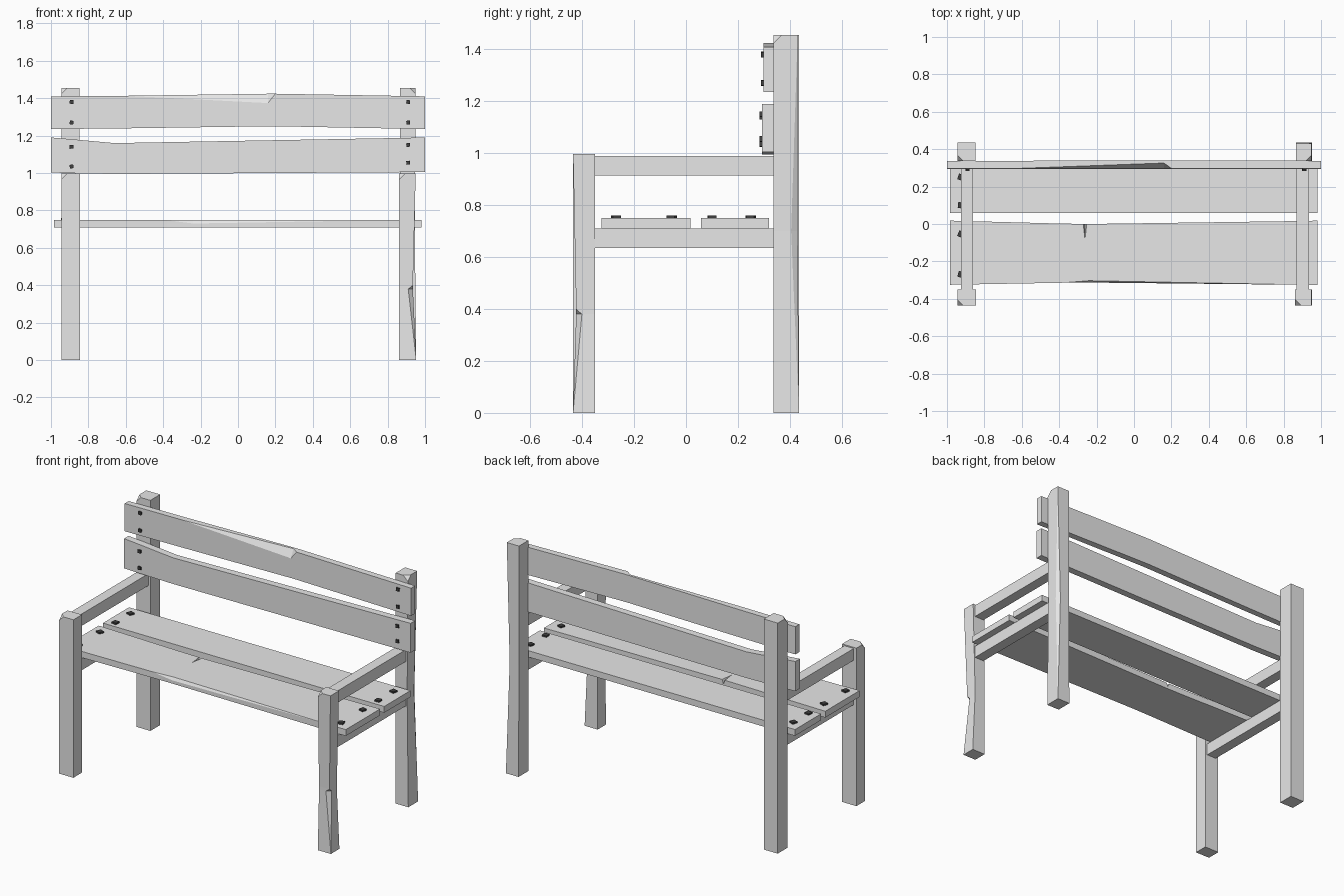
import bpy, bmesh, random
from mathutils import Vector, Matrix

random.seed(4)
cube = bpy.data.objects.get("Cube")
if cube:
    bpy.data.objects.remove(cube)


def material(name, value):
    m = bpy.data.materials.new(name)
    m.use_nodes = True
    color = (value, value, value, 1)
    m.diffuse_color = color
    m.node_tree.nodes["Principled BSDF"].inputs["Base Color"].default_value = color
    return m


wood = material("pale_grey_wood", 0.8)
iron = material("dark_iron", 0.05)


def finish(name, bm, mat):
    bmesh.ops.recalc_face_normals(bm, faces=bm.faces)
    mesh = bpy.data.meshes.new(name)
    bm.to_mesh(mesh)
    bm.free()
    mesh.materials.append(mat)
    obj = bpy.data.objects.new(name, mesh)
    bpy.context.collection.objects.link(obj)
    return obj


def block(name, lo, hi, mat=wood, turn=None):
    lo, hi = Vector(lo), Vector(hi)
    bm = bmesh.new()
    bmesh.ops.create_cube(bm, size=1)
    bmesh.ops.scale(bm, vec=hi - lo, verts=bm.verts)
    if turn:
        bmesh.ops.rotate(bm, matrix=turn, verts=bm.verts)
    bmesh.ops.translate(bm, vec=(lo + hi) / 2, verts=bm.verts)
    return finish(name, bm, mat)


def hewn(name, stations, place, chip_corner=None):
    """Loft of rectangles (t, u0, u1, v0, v1, chip_u, chip_v), chipped at (u0, v1)."""
    bm = bmesh.new()
    rings = []
    for t, u0, u1, v0, v1, cu, cv in stations:
        points = [(u0, v0), (u1, v0), (u1, v1), (u0 + cu, v1), (u0, v1 - cv)]
        rings.append([bm.verts.new(place(t, u, v)) for u, v in points])
    for a, b in zip(rings, rings[1:]):
        for i in range(5):
            j = (i + 1) % 5
            bm.faces.new((a[i], a[j], b[j], b[i]))
    bm.faces.new(rings[0])
    bm.faces.new(rings[-1])
    bmesh.ops.remove_doubles(bm, verts=bm.verts, dist=0.0002)
    bmesh.ops.recalc_face_normals(bm, faces=bm.faces)
    # Knock off one top corner
    if chip_corner:
        sx, sy = chip_corner
        normal = Vector((sx, sy, 1)).normalized()
        corner = max((v.co for v in bm.verts), key=lambda c: c.dot(normal))
        cut = bmesh.ops.bisect_plane(bm, geom=bm.verts[:] + bm.edges[:] + bm.faces[:],
                                     plane_co=corner - normal * 0.018,
                                     plane_no=normal, clear_outer=True)
        edges = [e for e in cut["geom_cut"] if isinstance(e, bmesh.types.BMEdge)]
        bmesh.ops.holes_fill(bm, edges=edges)
    return finish(name, bm, wood)


def along_x(t, u, v):
    return (t, u, v)


def upright(t, u, v):
    return (v, u, t)


def upright_rear(t, u, v):
    return (v, -u, t)


# Legs
hewn("front_leg_right", [(z, -.435, -.35, -.945, -.845, 0, 0) for z in (0, .997)],
     upright, (-1, -1))
hewn("front_leg_left", [(0, -.435, -.35, .862, .953, 0, 0),
                        (.38, -.423, -.35, .862, .935, .022, .025),
                        (.4, -.423, -.35, .862, .935, 0, 0),
                        (.997, -.435, -.35, .862, .95, 0, 0)], upright, (-1, -1))
hewn("back_leg_right", [(z, -.435, -.337, -.945, -.848, 0, 0) for z in (0, 1.455)],
     upright_rear, (-1, -1))
hewn("back_leg_left", [(0, -.435, -.337, .865, .953, 0, 0),
                       (.7, -.43, -.337, .865, .945, .025, .015),
                       (1.455, -.43, -.337, .865, .95, 0, 0)], upright_rear, (1, -1))

# Armrests and seat rails
for side, x in (("right", -.893), ("left", .903)):
    for part, z in (("armrest", .915), ("seat_rail", .635)):
        block(f"{part}_{side}", (x - .033, -.352, z), (x + .033, .339, z + .075))

# Seat planks
front_plank = hewn("seat_plank_front", [(-.985, -.325, .018, .71, .75, 0, 0),
                                        (-.38, -.314, .002, .71, .748, 0, 0),
                                        (-.24, -.313, 0, .71, .748, .01, .018),
                                        (.9, -.325, .016, .71, .75, 0, 0),
                                        (.98, -.325, .018, .71, .75, 0, 0)], along_x)
hewn("seat_plank_back", [(-.985, .06, .32, .71, .75, 0, 0),
                         (.98, .058, .32, .71, .75, 0, 0)], along_x)

# Split in the front plank
bm = bmesh.new()
for p in ((-.278, .02, .76), (-.246, .02, .76), (-.262, -.12, .76), (-.262, .02, .715)):
    bm.verts.new(p)
bmesh.ops.convex_hull(bm, input=bm.verts)
cutter = finish("split_cutter", bm, wood)
cutter.hide_render = True
mod = front_plank.modifiers.new("split", "BOOLEAN")
mod.operation = "DIFFERENCE"
mod.solver = "EXACT"
mod.object = cutter
bpy.context.view_layer.objects.active = front_plank
bpy.ops.object.modifier_apply(modifier=mod.name)
bpy.data.objects.remove(cutter)

# Backrest planks
hewn("backrest_plank_lower", [(-1, .293, .338, 1.003, 1.19, 0, 0),
                              (-.88, .293, .338, .999, 1.18, 0, 0),
                              (-.66, .293, .338, .995, 1.16, 0, 0),
                              (1, .293, .338, 1.005, 1.19, 0, 0)], along_x)
hewn("backrest_plank_upper", [(-1, .298, .338, 1.235, 1.41, 0, 0),
                              (-.6, .298, .338, 1.239, 1.413, 0, 0),
                              (.16, .298, .34, 1.25, 1.424, .028, .05),
                              (.2, .298, .34, 1.25, 1.424, 0, 0),
                              (1, .298, .338, 1.235, 1.41, 0, 0)], along_x)

# Bolts
for side, seat_x, back_x, lows in (("right", -.925, -.89, (1.035, 1.14)),
                                   ("left", .91, .91, (1.055, 1.15))):
    for i, y in enumerate((-.27, -.055, .1, .25)):
        turn = Matrix.Rotation(random.uniform(-.5, .5), 3, "Z")
        block(f"seat_bolt_{side}_{i + 1}", (seat_x - .016, y - .016, .74),
              (seat_x + .016, y + .016, .76), iron, turn)
    for i, z in enumerate(lows + (1.27, 1.38)):
        turn = Matrix.Rotation(random.uniform(-.15, .15), 3, "Y")
        face = .293 if i < 2 else .298
        block(f"backrest_bolt_{side}_{i + 1}", (back_x - .01, face - .009, z - .01),
              (back_x + .01, face + .01, z + .01), iron, turn)
